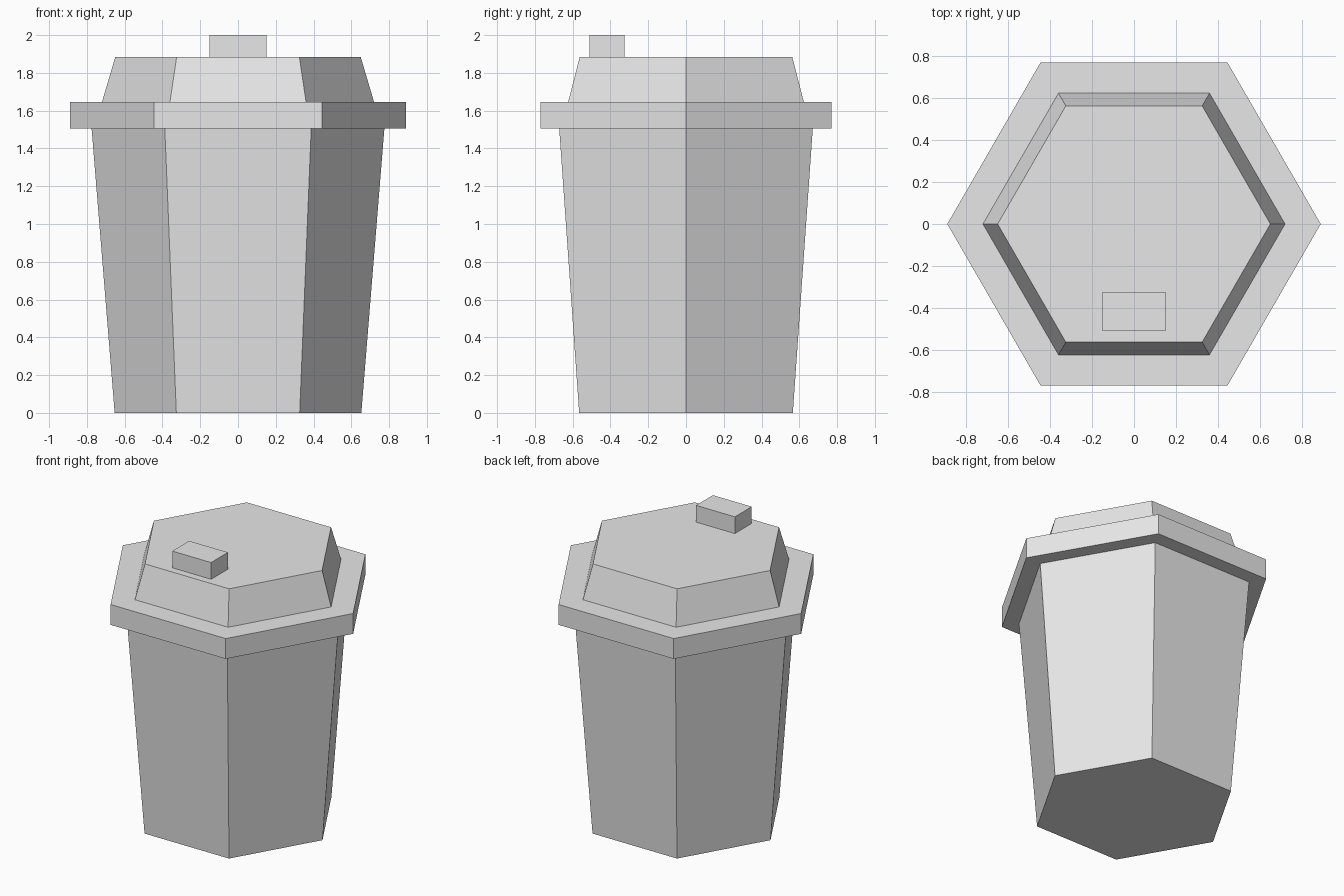
import bpy
import math

cube = bpy.data.objects.get("Cube")
if cube:
    bpy.data.objects.remove(cube, do_unlink=True)

# One plain grey for the whole cup
GREY = (0.8, 0.8, 0.8, 1.0)
grey = bpy.data.materials.new("light_grey")
grey.use_nodes = True
grey.diffuse_color = GREY
grey.node_tree.nodes["Principled BSDF"].inputs["Base Color"].default_value = GREY


def finish(name):
    obj = bpy.context.object
    obj.name = name
    obj.data.materials.append(grey)
    return obj


def hex_frustum(name, r_bottom, r_top, z_bottom, z_top):
    """Six-sided tapered solid with corners on the x axis."""
    bpy.ops.mesh.primitive_cone_add(
        vertices=6, radius1=r_bottom, radius2=r_top, depth=z_top - z_bottom,
        location=(0, 0, (z_bottom + z_top) / 2), rotation=(0, 0, math.pi / 2))
    return finish(name)


# Tapered cup, then the lid's overhanging rim and raised centre
hex_frustum("cup_body", 0.653, 0.775, 0.0, 1.505)
hex_frustum("lid_rim", 0.89, 0.89, 1.505, 1.647)
hex_frustum("lid_dome", 0.72, 0.65, 1.647, 1.883)

# Small drinking spout near the front edge
bpy.ops.mesh.primitive_cube_add(size=1, location=(0, -0.418, 1.9415))
spout = finish("lid_spout")
spout.scale = (0.30, 0.186, 0.117)
